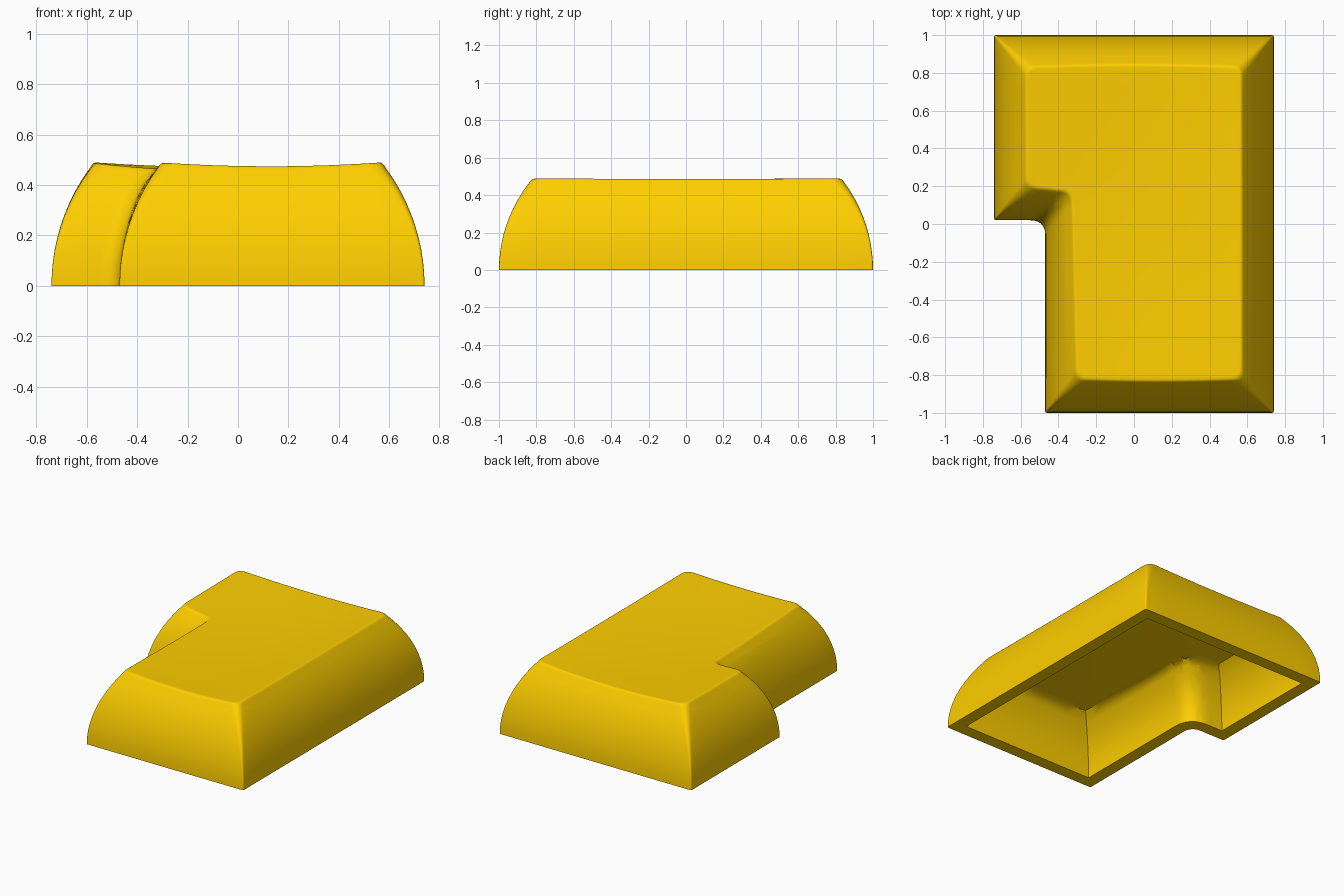
import bpy, bmesh
from mathutils import Vector

if "Cube" in bpy.data.objects:
    bpy.data.objects.remove(bpy.data.objects["Cube"])

H = 0.49
CEILING = 0.376
# L-shaped footprint: corner position and inward direction (index 4 is the concave corner)
BASE = [((0.74, -1), (-1, 1)), ((0.74, 1), (-1, -1)), ((-0.74, 1), (1, -1)),
        ((-0.74, 0.02), (1, 1)), ((-0.47, 0.02), (1, 1)), ((-0.47, -1), (1, 1))]
TOP = [(0.57, -0.82), (0.567, 0.83), (-0.572, 0.83),
       (-0.568, 0.197), (-0.328, 0.172), (-0.302, -0.82)]
CONCAVE, SEG = 4, 7


def inset(d):
    return [Vector(p) + d * Vector(s) for p, s in BASE]


def arc(z):
    """Inward lean of the curved wall at height z."""
    return 0.79 - (0.79 ** 2 - z * z) ** 0.5


def ring(bm, corners, z, r_convex, r_concave):
    """Closed outline with rounded corners; always the same vertex count."""
    verts, n = [], len(corners)
    for i, p in enumerate(corners):
        r = r_concave if i == CONCAVE else r_convex
        a = p + (corners[i - 1] - p).normalized() * r
        b = p + (corners[(i + 1) % n] - p).normalized() * r
        for k in range(SEG):
            t = k / (SEG - 1)
            q = a * (1 - t) ** 2 + p * 2 * t * (1 - t) + b * t ** 2
            verts.append(bm.verts.new((q.x, q.y, z)))
    return verts


def scoop(x, y):
    """How far the top surface sinks: a trough, deepest halfway along."""
    cx = 0.13 * min(1, max(0, (0.18 - y) / 1.0))
    u2 = min(1.0, ((x - cx) / (0.57 - cx)) ** 2)
    t = min(1, (y / 0.83) ** 2)
    end = 0.015 if y < 0 else 0.02
    return (1 - u2) * (0.034 * (1 - t) + end * t) + 0.003 * (1 - t)


bm = bmesh.new()

# Cavity: from the ceiling down curved walls to the mouth
rings = []
for k in range(8, -1, -1):
    t = k / 8
    rings.append(ring(bm, inset(0.088 + 0.97 * arc(H * t)), CEILING * t, 0, 0.15))

# Outer wall up to the rounded rim
profile = [(arc(0.0472 * k) / 0.17, 0.0472 * k) for k in range(11)]
profile += [(0.955, 0.481), (0.99, 0.487), (1.03, 0.49), (1.08, H)]
base, top = inset(0), [Vector(p) for p in TOP]
for f, z in profile:
    corners = [b.lerp(t, f) for b, t in zip(base, top)]
    rings.append(ring(bm, corners, z, 0.01 + 0.045 * f, 0.08 - 0.025 * f))

for lo, hi in zip(rings, rings[1:]):
    for i in range(len(lo)):
        j = (i + 1) % len(lo)
        bm.faces.new((lo[i], lo[j], hi[j], hi[i]))
bm.faces.new(rings[0])
bm.faces.new(rings[-1])
bmesh.ops.remove_doubles(bm, verts=bm.verts, dist=1e-5)

# Slice into a grid so the top and ceiling can be scooped smoothly
for axis, count, size in ((0, 13, 0.55), (1, 17, 0.805)):
    normal = [0, 0, 0]
    normal[axis] = 1
    for k in range(count):
        co = [0, 0, 0]
        co[axis] = size * (2 * k / (count - 1) - 1) + 0.003
        bmesh.ops.bisect_plane(bm, geom=bm.verts[:] + bm.edges[:] + bm.faces[:],
                               dist=1e-5, plane_co=co, plane_no=normal)
for v in bm.verts:
    w = max(0, (v.co.z - CEILING) / (H - CEILING))
    if abs(v.co.z - CEILING) < 1e-4:
        w = 1                   # the ceiling follows the same trough
    d = scoop(v.co.x, v.co.y) * w
    v.co.z -= d
    if abs(v.co.y) > 0.81:      # end edges bow outward where the top sinks
        v.co.y += d * 0.6 * (1 if v.co.y > 0 else -1)
bmesh.ops.recalc_face_normals(bm, faces=bm.faces)

mesh = bpy.data.meshes.new("keycap")
bm.to_mesh(mesh)
bm.free()
cap = bpy.data.objects.new("keycap_shell", mesh)
bpy.context.collection.objects.link(cap)

# Yellow plastic
mat = bpy.data.materials.new("yellow_plastic")
mat.diffuse_color = (1.0, 0.62, 0.0, 1)
mat.use_nodes = True
mat.node_tree.nodes["Principled BSDF"].inputs["Base Color"].default_value = mat.diffuse_color
mesh.materials.append(mat)

bpy.context.view_layer.objects.active = cap
cap.select_set(True)
bpy.ops.object.shade_smooth_by_angle(angle=0.7)
